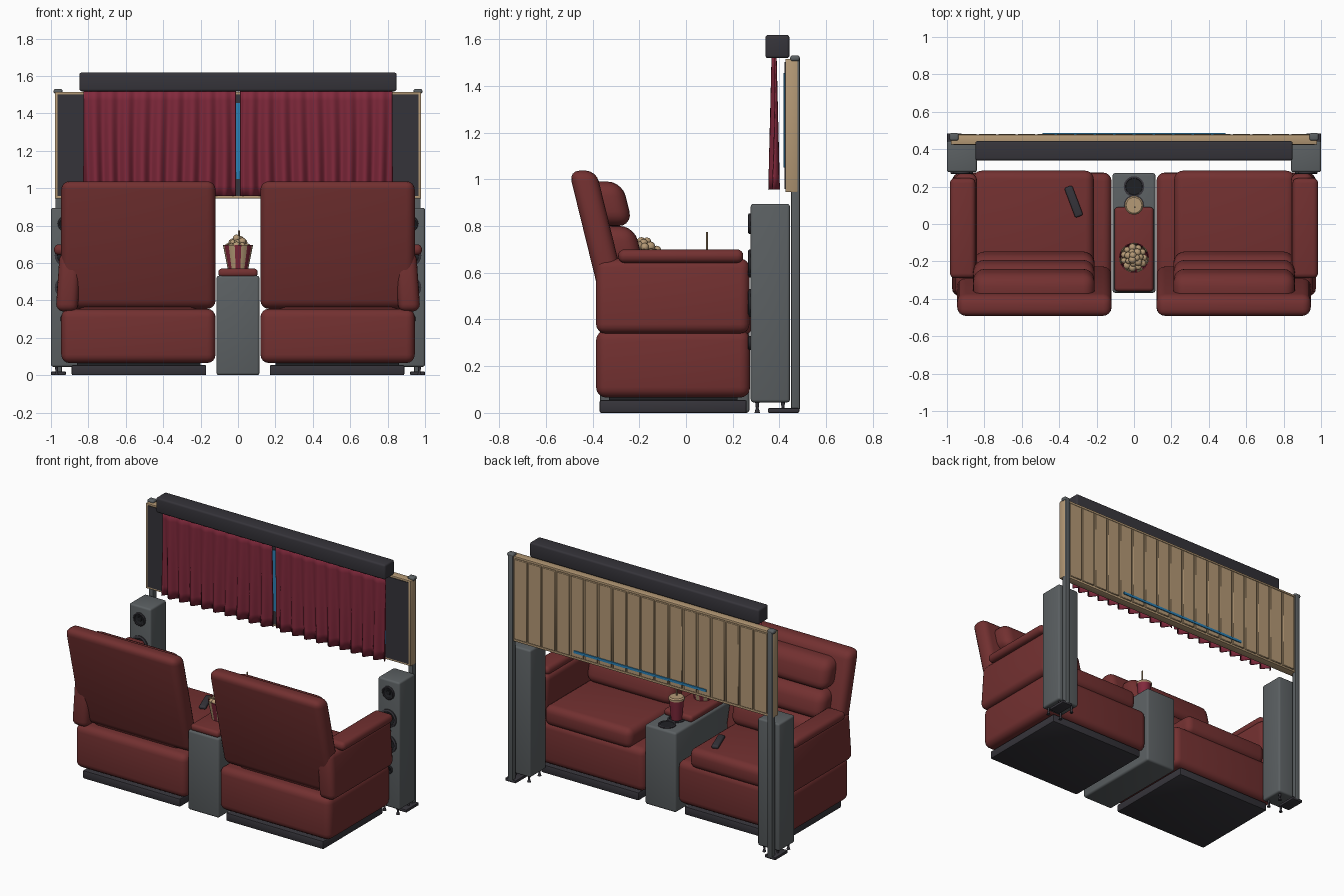
import bpy, bmesh, math, random
from mathutils import Matrix, Vector

if "Cube" in bpy.data.objects:
    bpy.data.objects.remove(bpy.data.objects["Cube"])

random.seed(4)


def material(name, rgb):
    m = bpy.data.materials.new(name)
    m.diffuse_color = (*rgb, 1)
    m.use_nodes = True
    m.node_tree.nodes["Principled BSDF"].inputs["Base Color"].default_value = m.diffuse_color
    return m


LEATHER = material("red leather", (0.17, 0.030, 0.030))
CURTAIN = material("crimson cloth", (0.22, 0.022, 0.045))
GREY = material("slate grey", (0.105, 0.117, 0.123))
DARK = material("charcoal", (0.036, 0.034, 0.042))
BLACK = material("black", (0.014, 0.015, 0.018))
TAN = material("tan wood", (0.46, 0.32, 0.18))
BLUE = material("screen blue", (0.025, 0.22, 0.46))


def finish(name, bm, mats, angle=35):
    bmesh.ops.recalc_face_normals(bm, faces=bm.faces)
    me = bpy.data.meshes.new(name)
    bm.to_mesh(me)
    bm.free()
    for m in mats:
        me.materials.append(m)
    for p in me.polygons:
        p.use_smooth = True
    me.set_sharp_from_angle(angle=math.radians(angle))
    ob = bpy.data.objects.new(name, me)
    bpy.context.collection.objects.link(ob)
    return ob


def box(name, mat, x, y, z, bevel=0.0, seg=3, lean=0.0, zref=0.0, rot=0.0):
    """Rounded box from (min, max) pairs; lean shears y with height."""
    bm = bmesh.new()
    size = [max(a) - min(a) for a in (x, y, z)]
    mid = Vector([sum(a) / 2 for a in (x, y, z)])
    bmesh.ops.create_cube(bm, size=1, matrix=Matrix.Diagonal((*size, 1)))
    if bevel:
        bmesh.ops.bevel(bm, geom=bm.edges[:], offset=min(bevel, min(size) * 0.49),
                        segments=seg, profile=0.5, affect='EDGES')
    bmesh.ops.transform(bm, matrix=Matrix.Translation(mid) @ Matrix.Rotation(rot, 4, 'Z'), verts=bm.verts)
    for v in bm.verts:
        v.co.y += lean * (v.co.z - zref)
    return finish(name, bm, [mat], 40)


def lathe(name, mats, profile, loc, n=24, forward=False, stripe=False):
    """Revolve (radius, height) points; forward turns the axis to -y."""
    bm = bmesh.new()
    rings = [[bm.verts.new((r * math.cos(2 * math.pi * i / n), r * math.sin(2 * math.pi * i / n), h))
              for i in range(n)] for r, h in profile]
    for a, b in zip(rings, rings[1:]):
        for i in range(n):
            f = bm.faces.new((a[i], a[(i + 1) % n], b[(i + 1) % n], b[i]))
            if stripe:
                f.material_index = (i // 2) % 2
    bmesh.ops.remove_doubles(bm, verts=bm.verts, dist=1e-5)
    rot = Matrix.Rotation(math.pi / 2, 4, 'X') if forward else Matrix()
    bmesh.ops.transform(bm, matrix=Matrix.Translation(loc) @ rot, verts=bm.verts)
    return finish(name, bm, mats)


LEAN = -0.245
for s, side in ((-1, "left"), (1, "right")):
    def X(a, b):
        return (s * a, s * b)

    # recliner seats, facing the screen at +y
    box(side + "_plinth", DARK, X(.17, .89), (-.37, .26), (0, .055), .008, 2)
    box(side + "_seat_core", BLACK, X(.2, .86), (-.33, .22), (.05, .09))
    box(side + "_seat_base", LEATHER, X(.12, .945), (-.385, .275), (.065, .355), .045, 4)
    box(side + "_seat_cushion", LEATHER, X(.215, .86), (-.32, .285), (.33, .465), .045, 4)
    arm = box(side + "_arm", LEATHER, X(.855, .972), (-.385, .272), (.34, .66), .04, 4)
    for v in arm.data.vertices:  # arm narrows toward the top
        v.co.x -= s * max(0, v.co.z - .42) * .08
    box(side + "_arm_pad", LEATHER, X(.848, .984), (-.29, .245), (.642, .7), .027, 4)
    box(side + "_backrest", LEATHER, X(.12, .945), (-.382, -.265), (.355, 1.037), .045, 4, LEAN, .55)
    for i, (y1, z0, z1) in enumerate(((-.25, .8, .99), (-.2, .625, .8), (-.155, .455, .63))):
        box(f"{side}_back_pillow_{i + 1}", LEATHER, X(.21, .86), (y1 - .16, y1), (z0, z1),
            .062, 5, LEAN, (z0 + z1) / 2)

    # floor speakers
    box(side + "_speaker", GREY, X(.84, 1), (.277, .445), (.045, .895), .012, 3)
    for nm, z, r in (("tweeter", .81, .044), ("woofer", .64, .06), ("low_woofer", .47, .06), ("port", .3, .03)):
        at = (s * .92, .278, z)
        lathe(f"{side}_{nm}_ring", [DARK], [(r, 0), (r, .008), (r * .9, .012), (r * .78, .012), (r * .74, .004)], at, 28, True)
        lathe(f"{side}_{nm}_cone", [BLACK], [(r * .76, .006), (r * .35, .001), (r * .3, .008), (0, .011)], at, 28, True)
    for dx in (-.05, .05):
        for y in (.305, .415):
            lathe(side + "_speaker_spike", [DARK], [(0, 0), (.012, 0), (.006, .02), (.009, .047), (0, .047)],
                  (s * .92 + dx, y, 0), 12)

    # screen posts with feet and caps
    box(side + "_post", GREY, X(.942, .977), (.45, .487), (.01, 1.52), .006, 2)
    box(side + "_post_cap", GREY, X(.938, .986), (.446, .487), (1.505, 1.53), .01, 3)
    box(side + "_post_foot", DARK, X(.92, 1), (.35, .485), (0, .02), .006, 2)
    box(side + "_frame_side", TAN, X(.962, .979), (.425, .478), (.945, 1.515), .004, 2)

    # curtains, with folds deepening toward the hem
    bm = bmesh.new()
    nx, nz = 90, 10
    grid = []
    for j in range(nz + 1):
        t = j / nz
        row = []
        for i in range(nx + 1):
            u = i / nx
            amp = .008 + .014 * t
            w = math.sin(u * 9.5 * 2 * math.pi + .5 * math.sin(5 * u + 2 * t))
            row.append(bm.verts.new((s * (.012 + .813 * u), .377 + amp * w, 1.525 - .568 * t)))
        grid.append(row)
    for j in range(nz):
        for i in range(nx):
            bm.faces.new((grid[j][i], grid[j][i + 1], grid[j + 1][i + 1], grid[j + 1][i]))
    cloth = finish(side + "_curtain", bm, [CURTAIN], 60)
    sol = cloth.modifiers.new("thickness", 'SOLIDIFY')
    sol.thickness = .006
    sol.offset = 0

# screen: dark panel, picture, tan frame and slatted back
box("screen_panel", DARK, (-.964, .964), (.422, .45), (.958, 1.502))
box("screen_picture", BLUE, (-.8, .8), (.418, .424), (1.05, 1.455))
box("frame_top", TAN, (-.979, .979), (.425, .478), (1.5, 1.515), .004, 2)
box("frame_bottom", TAN, (-.979, .979), (.425, .478), (.945, .96), .004, 2)
box("screen_back", TAN, (-.965, .965), (.445, .474), (.955, 1.505))
N = 18
for i in range(N):
    x0 = -.94 + 1.88 * i / N
    box("back_slat", TAN, (x0 + .005, x0 + 1.88 / N - .005), (.47, .481), (.962, 1.498), .003, 1)
box("back_light_strip", BLUE, (-.49, .49), (.476, .487), (.99, 1.006))
box("valance", DARK, (-.848, .848), (.34, .443), (1.518, 1.618), .012, 3)

# centre console
box("console", GREY, (-.115, .115), (-.368, .272), (0, .532), .014, 3)
box("console_pad", LEATHER, (-.105, .105), (-.36, .09), (.525, .57), .018, 3)
for y in (.2, .1):
    lathe("cup_holder", [DARK], [(.055, .53), (.055, .537), (.045, .537), (.043, .533)], (0, y, 0), 28)
    lathe("cup_holder_well", [BLACK], [(.045, .531), (.045, .5345), (0, .5345)], (0, y, 0), 28)

# drink with lid and straw
lathe("drink_cup", [CURTAIN], [(0, .535), (.034, .535), (.046, .67), (0, .67)], (0, .1, 0), 24)
lathe("drink_lid", [TAN], [(.05, .666), (.05, .678), (.042, .686), (0, .686)], (0, .1, 0), 24)
lathe("straw", [TAN], [(0, .6), (.005, .6), (.005, .775), (0, .775)], (.005, .09, 0), 10)

# striped popcorn bucket
lathe("popcorn_bucket", [CURTAIN, TAN], [(0, .57), (.055, .57), (.08, .695), (.075, .695), (.07, .66)],
      (0, -.18, 0), 28, stripe=True)
bm = bmesh.new()
for ring, (count, rad, h) in enumerate(((11, .055, .688), (7, .033, .708), (3, .014, .725), (9, .045, .672))):
    for k in range(count):
        a = 2 * math.pi * k / count + ring
        p = Vector((rad * math.cos(a), rad * math.sin(a) - .18, h + random.uniform(-.006, .008)))
        bmesh.ops.create_icosphere(bm, subdivisions=2, radius=random.uniform(.016, .022),
                                   matrix=Matrix.Translation(p))
finish("popcorn", bm, [TAN], 60)

# remote control lying on the left seat
box("remote", DARK, (-.345, -.3), (.035, .205), (.463, .487), .01, 3, rot=.36)
